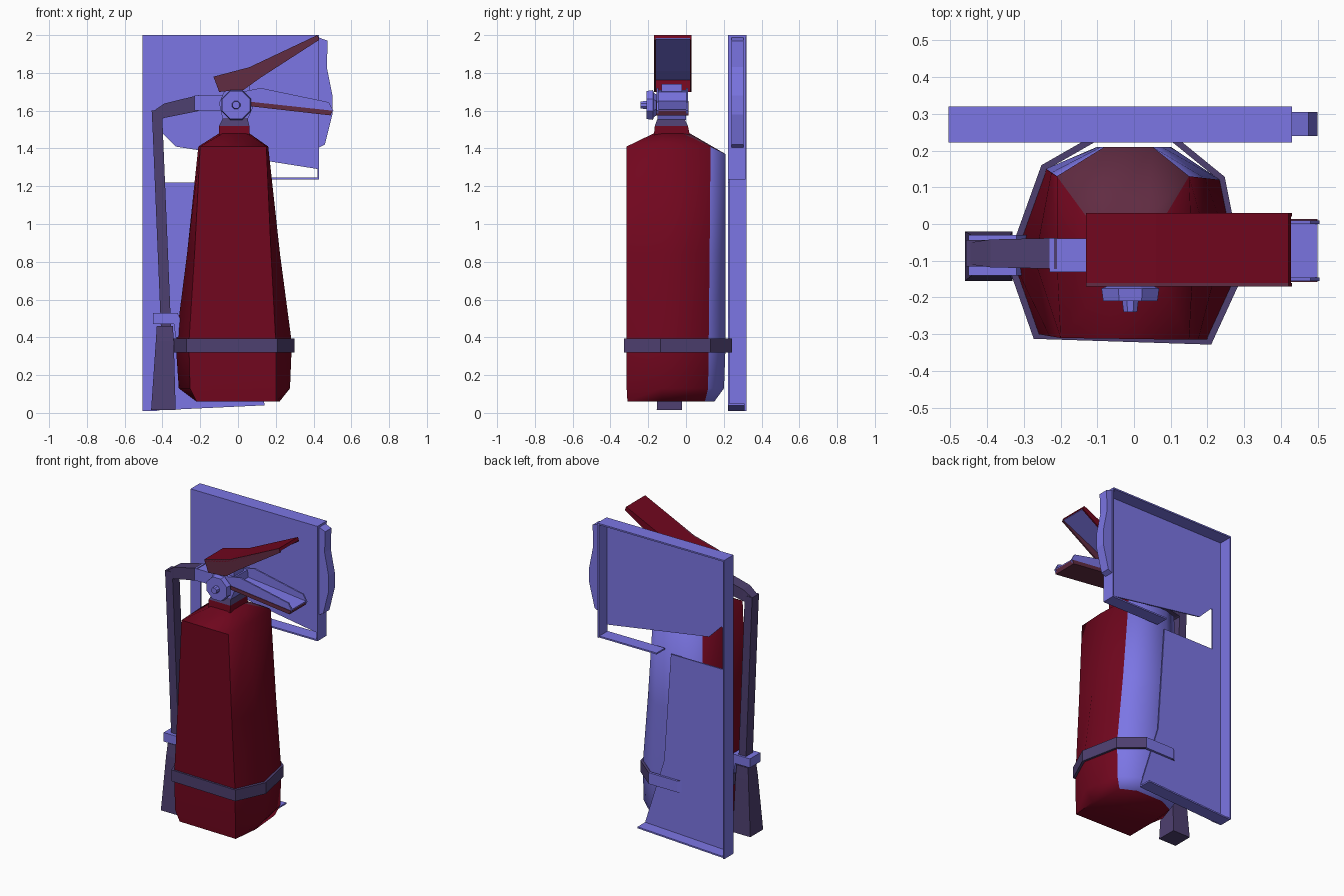
import bpy, bmesh, math
from mathutils import Vector

if "Cube" in bpy.data.objects:
    bpy.data.objects.remove(bpy.data.objects["Cube"])


def mat(name, r, g, b):
    m = bpy.data.materials.new(name)
    m.diffuse_color = (r, g, b, 1)
    m.use_nodes = True
    m.node_tree.nodes["Principled BSDF"].inputs["Base Color"].default_value = m.diffuse_color
    return m


RED = mat("dark red", 0.165, 0.002, 0.013)
PURPLE = mat("periwinkle", 0.2, 0.18, 0.78)
DARK = mat("dusky purple", 0.075, 0.05, 0.16)
MAUVE = mat("mauve", 0.12, 0.025, 0.055)


def make(name, verts, faces, mats, rule=None, thick=0, smooth=False):
    me = bpy.data.meshes.new(name)
    me.from_pydata([tuple(v) for v in verts], [], faces)
    bm = bmesh.new()
    bm.from_mesh(me)
    bmesh.ops.recalc_face_normals(bm, faces=bm.faces)
    for f in bm.faces:
        if rule:
            f.material_index = rule(f.calc_center_median(), f.normal)
    bm.to_mesh(me)
    bm.free()
    for m in mats:
        me.materials.append(m)
    ob = bpy.data.objects.new(name, me)
    bpy.context.collection.objects.link(ob)
    if thick:
        s = ob.modifiers.new("thickness", "SOLIDIFY")
        s.thickness = thick
        s.offset = 0
    if smooth:
        bpy.context.view_layer.objects.active = ob
        ob.select_set(True)
        bpy.ops.object.shade_smooth_by_angle(angle=math.radians(62))
        ob.select_set(False)
    return ob


def loft(name, rings, mats, rule=None, smooth=False, caps=True):
    n = len(rings[0])
    verts = [v for r in rings for v in r]
    faces = [(k * n + i, k * n + (i + 1) % n, (k + 1) * n + (i + 1) % n, (k + 1) * n + i)
             for k in range(len(rings) - 1) for i in range(n)]
    if caps:
        faces += [tuple(range(n)), tuple(range((len(rings) - 1) * n, len(rings) * n))]
    return make(name, verts, faces, mats, rule, 0, smooth)


def slab(name, outline, y0, y1, m):
    # x-z outline pushed through y
    return loft(name, [[(x, y, z) for x, z in outline] for y in (y0, y1)], [m])


def box(name, x0, x1, y0, y1, z0, z1, m):
    return slab(name, [(x0, z0), (x1, z0), (x1, z1), (x0, z1)], y0, y1, m)


def rect(x0, x1, y0, y1, z):
    return [(x0, y0, z), (x1, y0, z), (x1, y1, z), (x0, y1, z)]


# tank: tapering eight-sided body, back faces periwinkle
MID = [(-.26, -.30), (.20, -.315), (.285, -.13), (.235, .12),
       (.10, .21), (-.10, .21), (-.24, .15), (-.33, -.10)]
LOW = [(-.22, -.30), (.20, -.31), (.22, -.13), (.20, .10),
       (.10, .15), (-.10, .15), (-.20, .10), (-.22, -.10)]
TOP = [(-.20, -.31), (.15, -.315), (.16, -.13), (.15, .13),
       (.05, .21), (-.08, .21), (-.21, .13), (-.21, -.10)]
NECK = [(-.08, -.17), (.04, -.17), (.06, -.12), (.06, -.02),
        (.04, .02), (-.08, .02), (-.10, -.02), (-.10, -.12)]


def ring(pts, z):
    return [(x, y, z) for x, y in pts]


def blend(a, b, t):
    return [tuple(Vector(p).lerp(Vector(q), t)) for p, q in zip(a, b)]


def tank_rule(c, n):
    if c.z > 1.38:
        return 2 if c.y > 0.05 else 0
    return 1 if c.y > 0.1 and n.y > 0.4 else 0


top_ring = [(x, y, 1.37 if y > .2 else 1.41) for x, y in TOP]
loft("tank", [ring(LOW, .06), ring(blend(LOW, MID, .85), .13), ring(MID, .37),
              ring(blend(MID, TOP, .5), .84), top_ring, ring(NECK, 1.48)],
     [RED, PURPLE, MAUVE], tank_rule, True)
loft("neck", [rect(-.1, .06, -.17, .02, 1.47), rect(-.1, .06, -.165, .01, 1.52),
              rect(-.08, .05, -.15, -.01, 1.56)], [RED, DARK],
     lambda c, n: 1 if c.z > 1.53 else 0)

# strap around the tank
STRAP = [(x, y + .02 if y > .2 else y) for x, y in MID]
outer = blend([(0, -.05)] * 8, STRAP, 1.05)
inner = blend([(0, -.05)] * 8, STRAP, .99)
strap_rings = [ring(outer, .32), ring(outer, .395), ring(inner, .395), ring(inner, .32)]
loft("strap", strap_rings + strap_rings[:1], [DARK, PURPLE],
     lambda c, n: 1 if c.y > .2 else 0, caps=False)

# valve block, collar and outlet
slab("valve", [(-.08, 1.55), (.05, 1.55), (.08, 1.62), (.07, 1.70), (-.07, 1.71), (-.1, 1.64)],
     -.15, .0, PURPLE)
box("valve_pin_block", -.04, .06, -.13, -.02, 1.68, 1.74, PURPLE)
box("outlet", -.23, -.08, -.13, -.04, 1.60, 1.68, PURPLE)


# gauge facing the front
def disc(r, y, n=8):
    return [(-.01 + r * math.cos(math.tau * (i + .5) / n), y,
             1.63 + r * math.sin(math.tau * (i + .5) / n)) for i in range(n)]


loft("gauge", [disc(.045, -.14), disc(.07, -.17), disc(.085, -.175), disc(.08, -.21)], [PURPLE])
loft("gauge_knob", [disc(.025, -.20), disc(.02, -.24)], [PURPLE])

# upper lever: downward channel
LEVER = [(-.13, 1.78), (.06, 1.83), (.42, 2.0), (.43, 1.975), (.12, 1.775), (.03, 1.71), (-.10, 1.70)]
for i, y in enumerate((-.17, .02)):
    slab("lever_side_%d" % i, LEVER, y, y + .01, RED if i else MAUVE)
slab("lever_top", [(-.13, 1.78), (.06, 1.83), (.42, 2.0), (.427, 1.985), (.06, 1.815), (-.125, 1.765)],
     -.17, .03, RED)
slab("lever_lining", [(-.11, 1.768), (.06, 1.814), (.425, 1.984), (.425, 1.98), (.06, 1.809), (-.11, 1.763)],
     -.16, .02, PURPLE)
slab("lever_back", [(-.13, 1.78), (-.10, 1.70), (-.09, 1.70), (-.12, 1.78)], -.17, .03, RED)

# lower handle: upward channel
HANDLE = [(.02, 1.70), (.12, 1.72), (.48, 1.645), (.505, 1.60), (.49, 1.58), (.06, 1.63)]
for i, y in enumerate((-.155, 0)):
    slab("handle_side_%d" % i, HANDLE, y, y + .01, PURPLE)
slab("handle_base", [(.04, 1.65), (.5, 1.60), (.49, 1.575), (.05, 1.625)], -.158, .013, MAUVE)
slab("handle_lining", [(.04, 1.656), (.5, 1.606), (.5, 1.60), (.04, 1.65)], -.145, .0, PURPLE)


# hose: square tube, then nozzle
def tube(p, w, flat=False):
    x, y, z = p
    if flat:
        return [(x, y - w, z - w), (x, y + w, z - w), (x, y + w, z + w), (x, y - w, z + w)]
    return rect(x - w * .75, x + w * .75, y - w, y + w, z)


loft("hose_arm", [tube((-.21, -.08, 1.64), .042, True), tube((-.39, -.08, 1.60), .038, True),
                  tube((-.445, -.08, 1.57), .03, True)], [DARK])
loft("hose", [tube((-.43, -.08, 1.60), .036), tube((-.425, -.08, 1.5), .036),
              tube((-.38, -.08, .42), .036)], [DARK])
loft("nozzle", [rect(-.43, -.345, -.125, -.04, .46), rect(-.435, -.34, -.135, -.035, .38),
                rect(-.46, -.33, -.155, -.02, .015)], [DARK])
slab("hose_clip", [(-.45, .47), (-.34, .47), (-.33, .40), (-.26, .40), (-.32, .53), (-.45, .53)],
     -.14, -.03, PURPLE)

# wall plate: sheet at the front with flanges turned back, open below the upper part
F0, F1 = .222, .23
slab("upper_sheet", [(-.5, 1.99), (.43, 1.99), (.43, 1.29), (-.33, 1.41), (-.42, 1.5), (-.5, 1.5)],
     F0, F1, PURPLE)
box("column_sheet", -.5, -.43, F0, F1, .01, 1.52, PURPLE)
slab("lower_sheet", [(-.44, 1.22), (-.05, 1.22), (0, .5), (.14, .05), (-.44, .02)], F0, F1, PURPLE)
slab("lower_lip", [(-.5, .01), (.14, .04), (.14, .05), (-.5, .02)], F0, .31, PURPLE)
box("left_flange", -.505, -.497, F0, .32, .01, 1.99, PURPLE)
box("top_flange", -.505, .43, F0, .32, 1.99, 2.0, PURPLE)
box("right_flange", .422, .43, F0, .315, 1.235, 1.99, PURPLE)
box("bottom_flange", 0, .43, F0, .31, 1.235, 1.245, PURPLE)
slab("right_tab", [(.42, 1.99), (.475, 1.97), (.47, 1.83), (.5, 1.68), (.5, 1.58), (.46, 1.42), (.42, 1.4)],
     .24, .305, PURPLE)
